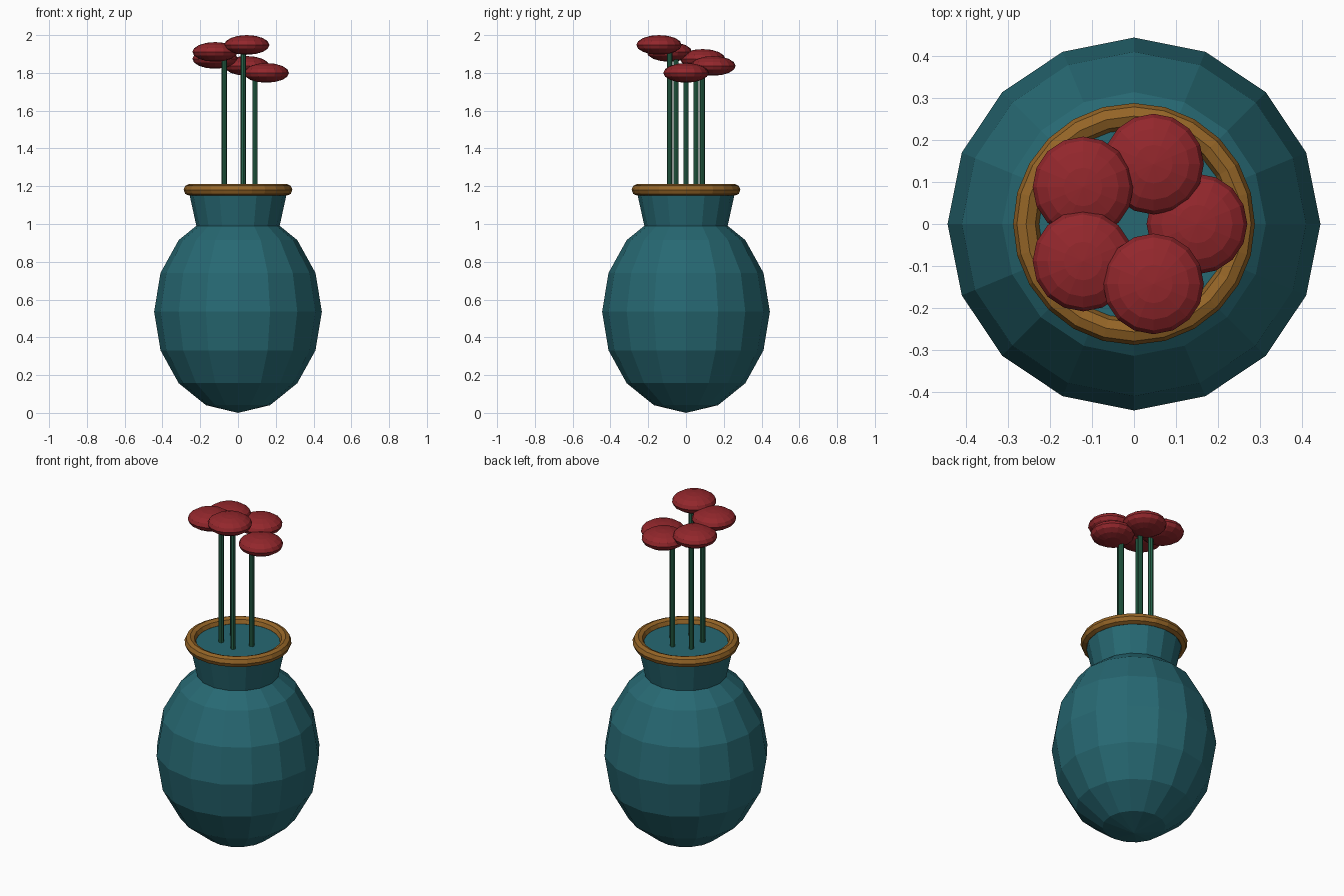
import bpy, math

if "Cube" in bpy.data.objects:
    bpy.data.objects.remove(bpy.data.objects["Cube"])


def material(name, rgb):
    m = bpy.data.materials.new(name)
    m.diffuse_color = (*rgb, 1)
    m.use_nodes = True
    m.node_tree.nodes["Principled BSDF"].inputs["Base Color"].default_value = m.diffuse_color
    return m


teal = material("teal glaze", (0.02, 0.14, 0.17))
bronze = material("bronze", (0.30, 0.13, 0.02))
green = material("stem green", (0.02, 0.13, 0.07))
red = material("petal red", (0.29, 0.02, 0.025))


def finish(name, mat):
    o = bpy.context.object
    o.name = name
    o.data.materials.append(mat)
    return o


def ellipsoid(name, mat, loc, radius, half_height):
    bpy.ops.mesh.primitive_uv_sphere_add(segments=16, ring_count=8, radius=1, location=loc)
    finish(name, mat).scale = (radius, radius, half_height)


# Vase belly
ellipsoid("vase_body", teal, (0, 0, 0.536), 0.444, 0.536)

# Flared neck, closed at the top
z0, z1 = 0.96, 1.18
bpy.ops.mesh.primitive_cone_add(vertices=16, radius1=0.214, radius2=0.262,
                                depth=z1 - z0, location=(0, 0, (z0 + z1) / 2))
finish("vase_neck", teal)

# Rim ring
bpy.ops.mesh.primitive_torus_add(major_segments=24, minor_segments=8, major_radius=0.257,
                                 minor_radius=0.031, location=(0, 0, 1.181))
finish("vase_rim", bronze)

# Five flowers, rising around the ring
for i in range(5):
    a = i * math.tau / 5
    c, s = math.cos(a), math.sin(a)
    z = 1.80 + 0.037 * i
    base = 1.1
    bpy.ops.mesh.primitive_cylinder_add(vertices=8, radius=0.014, depth=z - base,
                                        location=(0.09 * c, 0.09 * s, (z + base) / 2))
    finish(f"stem_{i + 1}", green)
    ellipsoid(f"blossom_{i + 1}", red, (0.15 * c, 0.15 * s, z), 0.12, 0.052)
